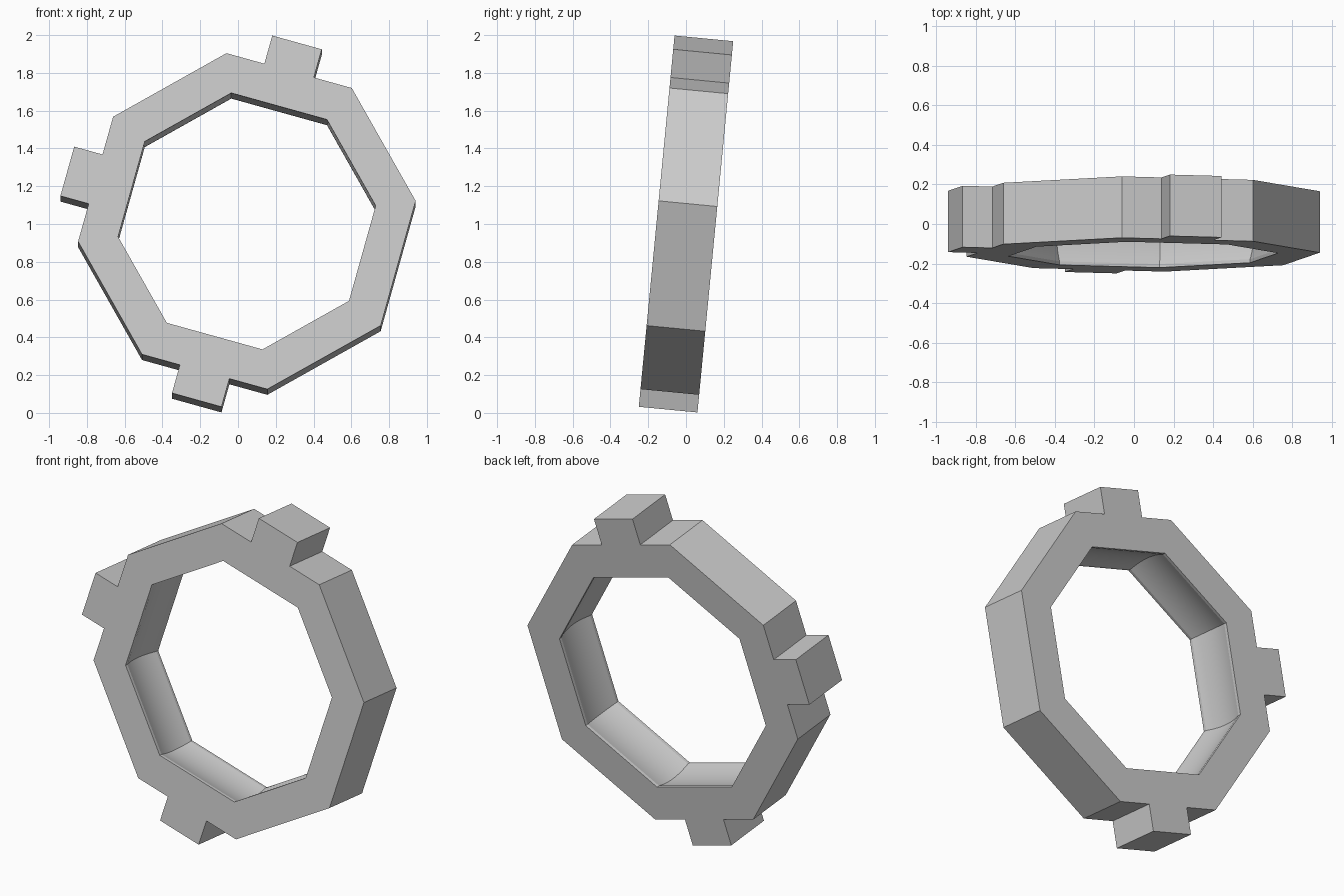
import bpy, bmesh
from math import sin, cos, pi, radians

if "Cube" in bpy.data.objects:
    bpy.data.objects.remove(bpy.data.objects["Cube"])

SIDES = 8
START = radians(6.9)       # direction of the first corner
R_OUT, R_IN = 0.9, 0.687   # corner radii
HALF = 0.156               # half thickness
RIM, DEPTH = 0.018, 0.024  # inner lip width and groove depth
TOOTH_TOP, TOOTH_HALF = 0.987, 0.136
TOOTH_SIDES = (1, 3, 5)
STEPS = 14

grey = bpy.data.materials.new("light grey")
grey.use_nodes = True
grey.diffuse_color = (0.6, 0.6, 0.6, 1)
grey.node_tree.nodes["Principled BSDF"].inputs["Base Color"].default_value = (0.6, 0.6, 0.6, 1)


def corner(i, r):
    a = START + i * 2 * pi / SIDES
    return r * cos(a), r * sin(a)


def side_outline(i):
    """Outer outline of one side, with a square tooth on some sides."""
    pts = [corner(i, R_OUT)]
    if i in TOOTH_SIDES:
        a = START + (i + 0.5) * 2 * pi / SIDES
        base = R_OUT * cos(pi / SIDES)
        for r, t in ((base, -1), (TOOTH_TOP, -1), (TOOTH_TOP, 1), (base, 1)):
            t *= TOOTH_HALF
            pts.append((r * cos(a) - t * sin(a), r * sin(a) + t * cos(a)))
    return pts + [corner(i + 1, R_OUT)]


# Inner wall profile: lip, shallow rounded groove, lip
profile = [(-HALF, R_IN)]
for k in range(STEPS + 1):
    s = 2 * k / STEPS - 1
    profile.append((s * (HALF - RIM), R_IN + DEPTH * (1 - s * s)))
profile.append((HALF, R_IN))

bm = bmesh.new()


def face(points):
    bm.faces.new([bm.verts.new(p) for p in points])


for i in range(SIDES):
    outline = side_outline(i)
    # Front and back faces
    section = outline + [corner(i + 1, R_IN), corner(i, R_IN)]
    for y in (-HALF, HALF):
        face([(x, y, z) for x, z in section])
    # Outer walls
    for (x0, z0), (x1, z1) in zip(outline, outline[1:]):
        face([(x0, -HALF, z0), (x1, -HALF, z1), (x1, HALF, z1), (x0, HALF, z0)])
    # Grooved inner wall
    for (ya, ra), (yb, rb) in zip(profile, profile[1:]):
        (ax, az), (bx, bz) = corner(i, ra), corner(i + 1, ra)
        (cx, cz), (dx, dz) = corner(i + 1, rb), corner(i, rb)
        face([(ax, ya, az), (bx, ya, bz), (cx, yb, cz), (dx, yb, dz)])

bmesh.ops.remove_doubles(bm, verts=bm.verts, dist=1e-5)
bmesh.ops.recalc_face_normals(bm, faces=bm.faces)
mesh = bpy.data.meshes.new("toothed_ring")
bm.to_mesh(mesh)
bm.free()
mesh.materials.append(grey)
mesh.shade_smooth()
mesh.set_sharp_from_angle(angle=radians(12))

# Tilt the ring slightly backwards
ring = bpy.data.objects.new("toothed_ring", mesh)
bpy.context.collection.objects.link(ring)
ring.rotation_euler.x = radians(-5.5)
ring.location = (0.047, 0, 1.0)
